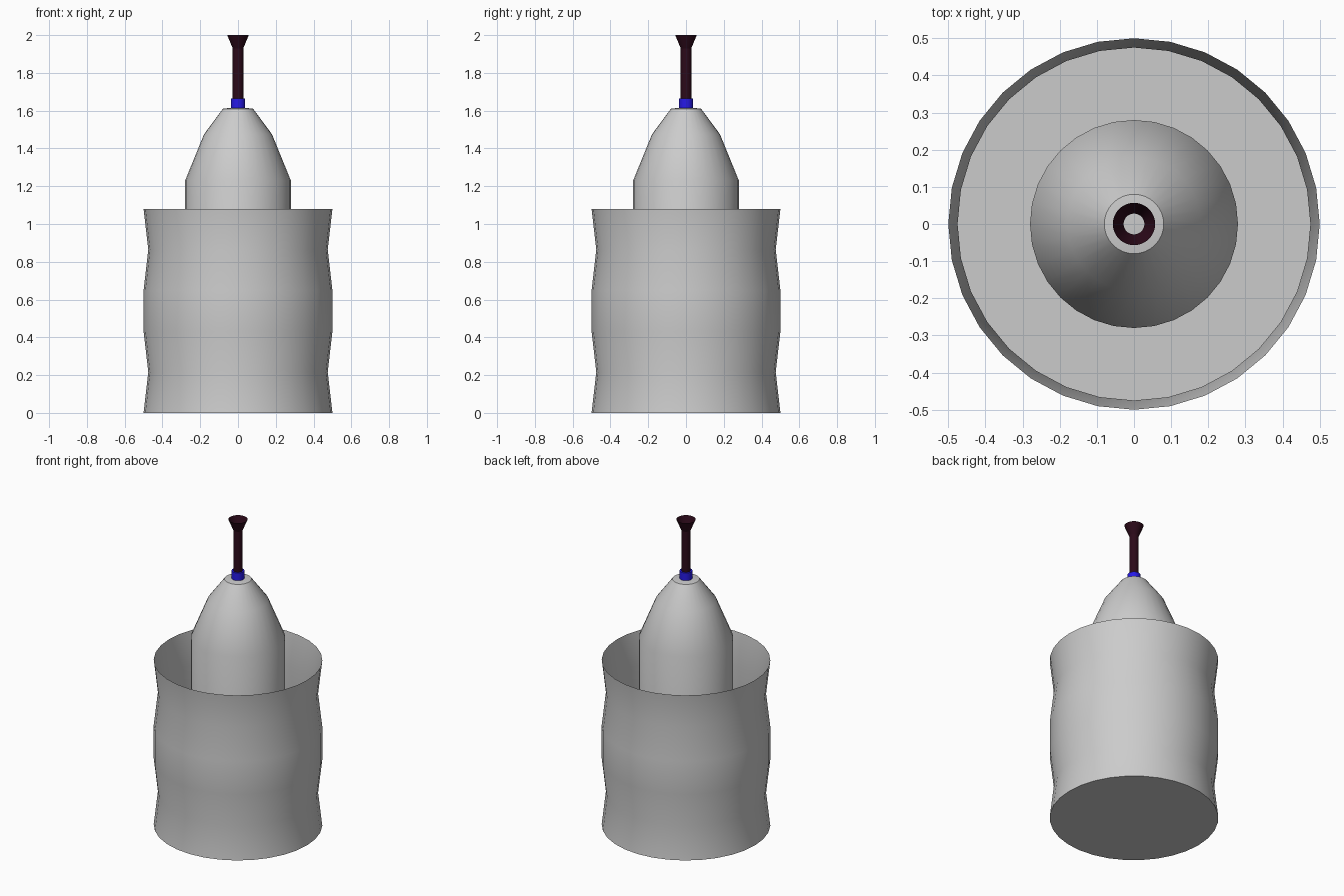
import bpy, bmesh, math

if "Cube" in bpy.data.objects:
    bpy.data.objects.remove(bpy.data.objects["Cube"])


def material(name, rgb):
    m = bpy.data.materials.new(name)
    m.diffuse_color = (*rgb, 1)
    m.use_nodes = True
    m.node_tree.nodes["Principled BSDF"].inputs["Base Color"].default_value = m.diffuse_color
    return m


def lathe(name, profile, sides=32, mat=None, smooth=35):
    """Revolve (radius, z) points around z; radius 0 closes with a fan."""
    bm = bmesh.new()
    rings = []
    for r, z in profile:
        if r == 0:
            rings.append([bm.verts.new((0, 0, z))] * sides)
        else:
            rings.append([bm.verts.new((r * math.cos(2 * math.pi * i / sides),
                                        r * math.sin(2 * math.pi * i / sides), z))
                          for i in range(sides)])
    for a, b in zip(rings, rings[1:]):
        for i in range(sides):
            j = (i + 1) % sides
            bm.faces.new(list(dict.fromkeys((a[i], a[j], b[j], b[i]))))
    mesh = bpy.data.meshes.new(name)
    bm.to_mesh(mesh)
    bm.free()
    ob = bpy.data.objects.new(name, mesh)
    bpy.context.collection.objects.link(ob)
    if mat:
        mesh.materials.append(mat)
    bpy.ops.object.select_all(action='DESELECT')
    ob.select_set(True)
    bpy.context.view_layer.objects.active = ob
    bpy.ops.object.shade_smooth_by_angle(angle=math.radians(smooth))
    return ob


blue = material("blue", (0.02, 0.01, 0.8))
maroon = material("dark_maroon", (0.025, 0.003, 0.01))

# Thin open cup with two pinched waists
step = 1.08 / 5
radii = [0.5, 0.475, 0.5, 0.5, 0.475, 0.5]
lathe("outer_cup", [(0, 0)] + [(r, i * step) for i, r in enumerate(radii)])

# Bullet-shaped core standing on the cup floor
lathe("inner_core", [(0.28, 0), (0.28, 1.23), (0.18, 1.475), (0.08, 1.61), (0, 1.62)])

# Blue collar around the foot of the stem
lathe("collar", [(0.028, 1.615), (0.038, 1.615), (0.038, 1.665), (0.028, 1.665)], 32, blue)

# Hollow stem with flared mouth
lathe("flared_stem", [(0.028, 1.63), (0.028, 1.93), (0.057, 2.0)], 32, maroon, 20)
